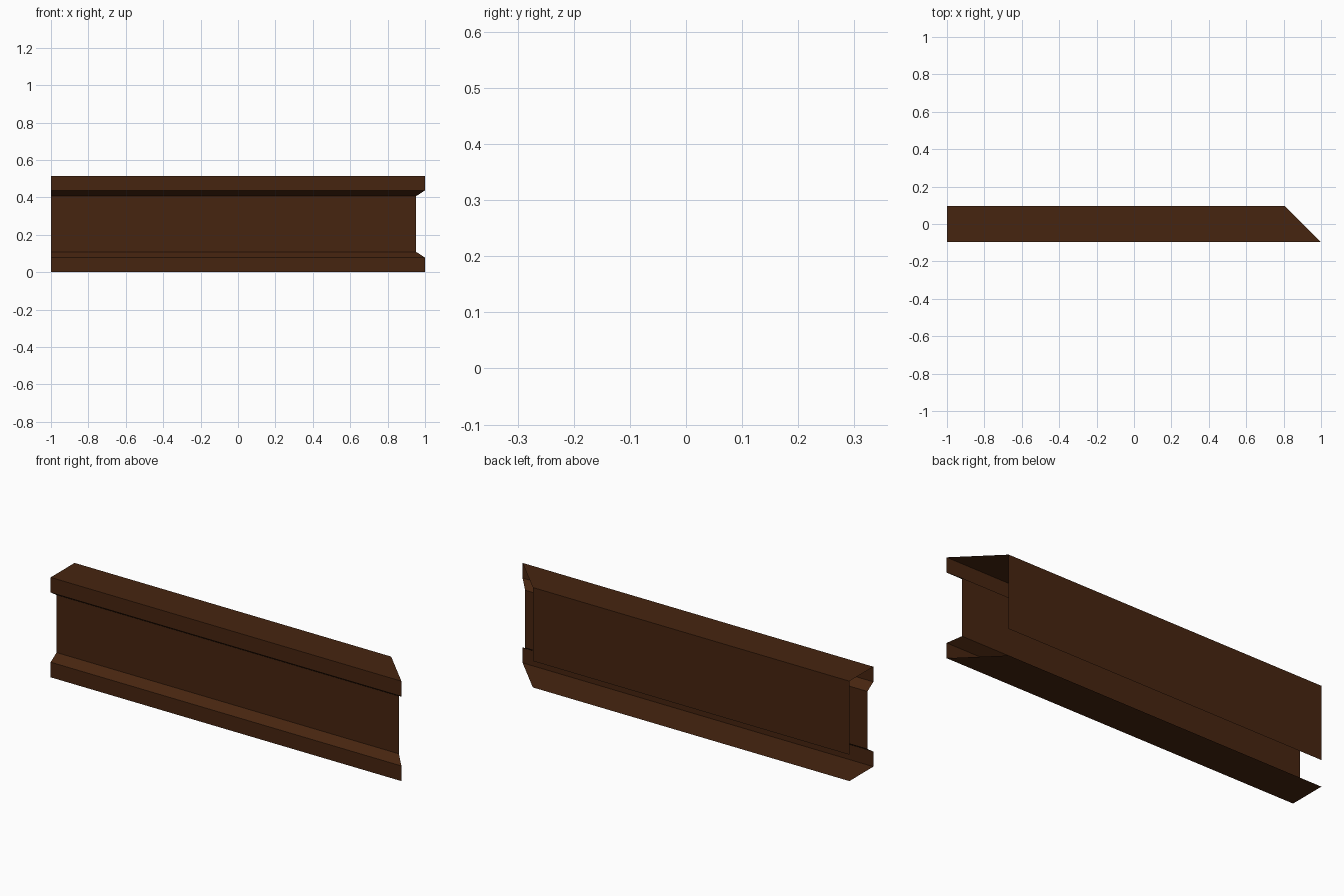
import bpy
import bmesh

if "Cube" in bpy.data.objects:
    bpy.data.objects.remove(bpy.data.objects["Cube"])

# Single dark wood colour
wood = bpy.data.materials.new("dark_brown_wood")
wood.diffuse_color = (0.062, 0.018, 0.005, 1.0)
wood.use_nodes = True
wood.node_tree.nodes["Principled BSDF"].inputs["Base Color"].default_value = wood.diffuse_color

# Open cross-section (y, z): short of the back wall's foot, round the bottom,
# up the recessed front, over the top and down the back
D, H = 0.0975, 0.515
STEP = 0.0485
PROFILE = [
    (D, 0.0), (-D, 0.0), (-D, 0.078), (-D + STEP, 0.109),
    (-D + STEP, H - 0.109), (-D, H - 0.078), (-D, H),
    (D, H), (D, 0.136),
]


def right_end(y):
    """45 degree mitre: longest at the front, shortest at the back."""
    return 1.0 - (y + D)


# Moulding: open, uncapped sweep from the square left end to the mitred right end
bm = bmesh.new()
left = [bm.verts.new((-1.0, y, z)) for y, z in PROFILE]
right = [bm.verts.new((right_end(y), y, z)) for y, z in PROFILE]
for i in range(len(PROFILE) - 1):
    bm.faces.new((left[i], right[i], right[i + 1], left[i + 1]))

# Make every face point outwards (bottom face should look down)
bm.faces.ensure_lookup_table()
bm.normal_update()
if bm.faces[0].normal.z > 0:
    bmesh.ops.reverse_faces(bm, faces=bm.faces[:])

mesh = bpy.data.meshes.new("mitred_beam")
bm.to_mesh(mesh)
bm.free()
mesh.materials.append(wood)
beam = bpy.data.objects.new("mitred_beam", mesh)
bpy.context.collection.objects.link(beam)
